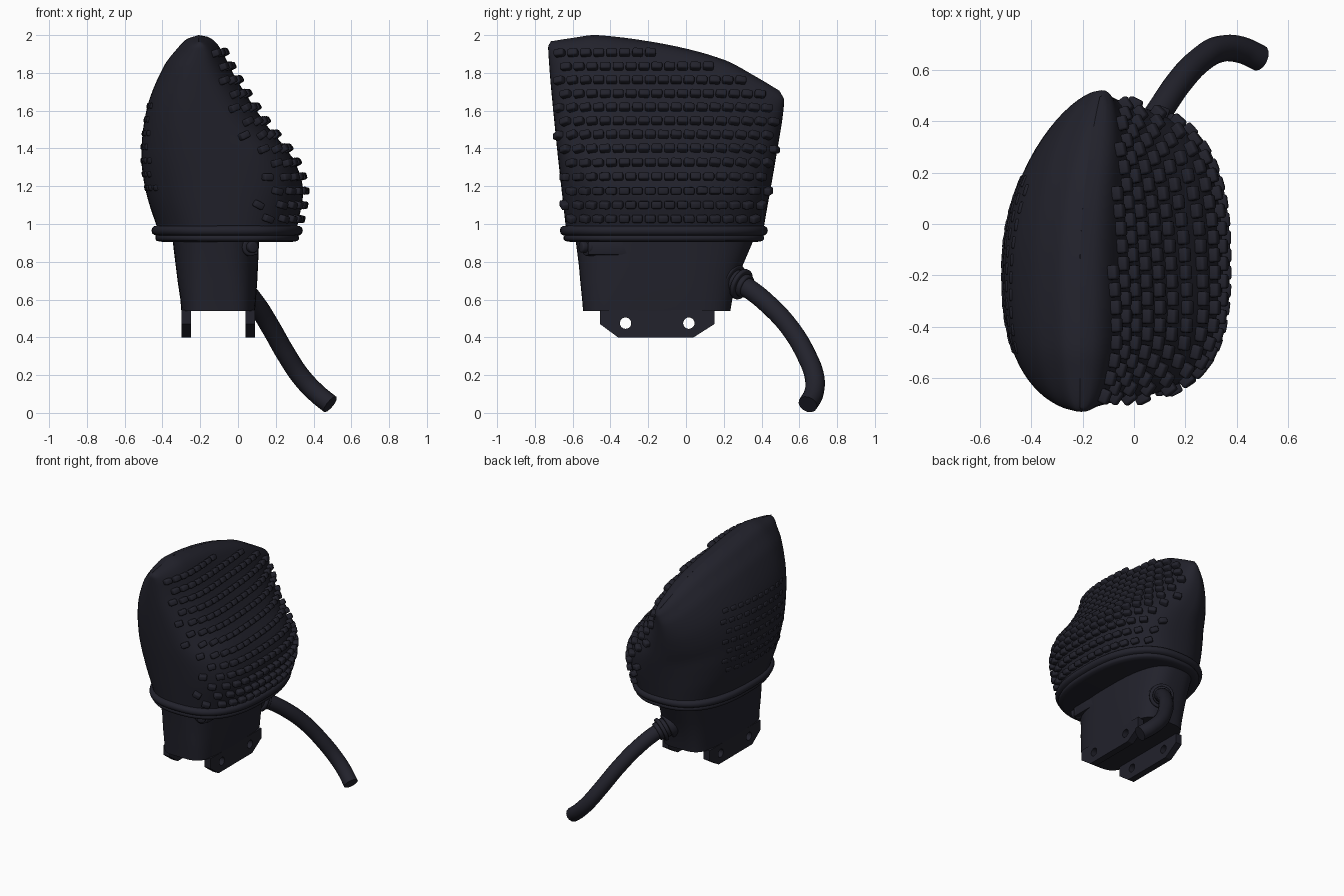
import bpy, bmesh, math
from mathutils import Vector, Matrix
from mathutils.bvhtree import BVHTree

if "Cube" in bpy.data.objects:
    bpy.data.objects.remove(bpy.data.objects["Cube"], do_unlink=True)

mat = bpy.data.materials.new("dark navy rubber")
mat.use_nodes = True
COL = (0.016, 0.016, 0.025, 1)
mat.diffuse_color = COL
bsdf = mat.node_tree.nodes["Principled BSDF"]
bsdf.inputs["Base Color"].default_value = COL
bsdf.inputs["Roughness"].default_value = 0.6


def finish(ob, angle=40):
    ob.data.materials.append(mat)
    bpy.ops.object.select_all(action='DESELECT')
    ob.select_set(True)
    bpy.context.view_layer.objects.active = ob
    if ob.type == 'CURVE':
        bpy.ops.object.convert(target='MESH')
    bpy.ops.object.shade_smooth_by_angle(angle=math.radians(angle))


def from_bmesh(name, bm, angle=40):
    me = bpy.data.meshes.new(name)
    bm.to_mesh(me)
    bm.free()
    ob = bpy.data.objects.new(name, me)
    bpy.context.collection.objects.link(ob)
    finish(ob, angle)


def interp(pts, t):
    """Smooth curve through (t, value) points."""
    if t <= pts[0][0]:
        return pts[0][1]
    slope = lambda a, b: (pts[b][1] - pts[a][1]) / (pts[b][0] - pts[a][0])
    last = len(pts) - 1
    for i in range(last):
        (t0, v0), (t1, v1) = pts[i], pts[i + 1]
        if t <= t1:
            h = t1 - t0
            m0, m1 = slope(max(i - 1, 0), i + 1), slope(i, min(i + 2, last))
            s = (t - t0) / h
            return (v0 * (1 + 2 * s) * (1 - s) ** 2 + h * m0 * s * (1 - s) ** 2
                    + v1 * s * s * (3 - 2 * s) + h * m1 * s * s * (s - 1))
    return pts[-1][1]


def section(x0, x1, y0, y1, yc, exps, n=72):
    """Egg-shaped outline; one exponent per quadrant, from +x+y counterclockwise."""
    out = []
    cx, hx = (x0 + x1) / 2, (x1 - x0) / 2
    for i in range(n):
        a = 2 * math.pi * i / n
        p = 2 / exps[i * 4 // n]
        c, s = (0 if abs(v) < 1e-6 else v for v in (math.cos(a), math.sin(a)))
        x = cx + hx * math.copysign(abs(c) ** p, c)
        y = yc + (y1 - yc if s > 0 else yc - y0) * math.copysign(abs(s) ** p, s)
        out.append((x, y))
    return out


def loft(rings, cap_top=True):
    bm = bmesh.new()
    vs = [[bm.verts.new(p) for p in r] for r in rings]
    n = len(vs[0])
    for a, b in zip(vs, vs[1:]):
        for i in range(n):
            j = (i + 1) % n
            bm.faces.new((a[i], a[j], b[j], b[i]))
    bm.faces.new(vs[0][::-1])
    if cap_top:
        bm.faces.new(vs[-1])
    bmesh.ops.remove_doubles(bm, verts=bm.verts[:], dist=1e-4)
    return bm


# Wedge-shaped body with a sloping ridge on top
TOP = [(-.73, 1.965), (-.6, 1.985), (-.47, 2.0), (-.1, 1.95), (.2, 1.87), (.37, 1.78), (.52, 1.69)]
XMIN = [(0, -.425), (.2, -.487), (.4, -.512), (.65, -.48), (.85, -.395), (.93, -.33), (.98, -.275), (1, -.21)]
XMAX = [(0, .31), (.2, .345), (.32, .318), (.42, .26), (.53, .165), (.78, -.005), (.9, -.07), (.96, -.11),
        (.99, -.155), (1, -.21)]
YMIN = [(0, -.635), (.5, -.69), (.97, -.73), (1, -.715)]
YMAX = [(0, .41), (.5, .475), (.95, .52), (1, .495)]
rings = []
STEPS = 36
for k in range(STEPS + 1):
    t = math.sin(math.pi / 2 * k / STEPS)
    f = min(t / .4, 1)
    exps = [2.5 + f * (e - 2.5) for e in (2.7, 2.0, 2.8, 3.1)]
    ring = section(interp(XMIN, t), interp(XMAX, t), interp(YMIN, t), interp(YMAX, t), -.17, exps)
    rings.append([(x + .16 * t * max(0, y + .2) ** 2, y, .97 + t * (interp(TOP, y) - .97))
                  for x, y in ring])
bm = loft(rings, cap_top=False)
tree = BVHTree.FromBMesh(bm)
from_bmesh("body", bm, 60)


# Rows of rounded pads laid onto the body surface
def pad_rows(name, side, zs, y_lo, y_hi, size, lift):
    bm = bmesh.new()
    for r, z in enumerate(zs):
        y = y_lo + (.034 if r % 2 else 0)
        while y < y_hi:
            hit, nor, _, _ = tree.ray_cast(Vector((side * 2, y, z)), Vector((-side, 0, 0)))
            if hit and abs(nor.x) > .22 and z + .06 < interp(TOP, y):
                nor = nor if nor.x * side > 0 else -nor
                along = Vector((0, 1, 0))
                along = (along - nor * along.dot(nor)).normalized()
                rot = Matrix((along, nor.cross(along), nor)).transposed().to_4x4()
                m = Matrix.Translation(hit + nor * (lift - size[2] / 2)) @ rot @ Matrix.Diagonal((*size, 1))
                bmesh.ops.create_cube(bm, size=1, matrix=m)
            y += .068
    bmesh.ops.bevel(bm, geom=bm.edges[:], offset=.009, segments=2, profile=.5, affect='EDGES')
    from_bmesh(name, bm, 50)


pad_rows("pads", 1, [1.03 + .0727 * i for i in range(13)], -.665, .49, (.056, .038, .06), .034)
pad_rows("shallow_pads", -1, [1.19 + .0727 * i for i in range(7)], -.48, .2, (.05, .034, .03), .005)

# Ribbed collar: (z, outward offset)
profile = [(.905, -.05), (.91, -.02), (.92, -.012), (.932, -.012), (.938, -.016), (.942, -.006),
           (.95, .004), (.965, .008), (.98, .004), (.988, -.006), (.992, -.03)]
rings = [[(x, y, z) for x, y in section(-.45 - o, .335 + o, -.66 - o, .425 + o, -.13, (2.4, 2.5, 2.5, 2.6))]
         for z, o in profile]
from_bmesh("collar", loft(rings), 50)

# Neck below the collar: (z, x0, x1, y0, y1, corner squareness)
neck = [(.54, -.30, .09, -.545, .235, 4), (.6, -.305, .095, -.55, .245, 3.8), (.7, -.32, .102, -.56, .27, 3.4),
        (.78, -.33, .106, -.567, .30, 3.1), (.92, -.347, .112, -.585, .36, 2.8)]
rings = [[(x, y, z) for x, y in section(x0, x1, y0, y1, -.17, (n,) * 4)]
         for z, x0, x1, y0, y1, n in neck]
from_bmesh("neck", loft(rings), 40)

# Two mounting flanges with bolt holes
outline = [(-.455, .545), (-.455, .47), (-.36, .40), (.04, .40), (.15, .47), (.15, .545)]
holes = [[(c + .03 * math.cos(a * math.pi / 12), .475 + .03 * math.sin(a * math.pi / 12))
          for a in range(24)] for c in (-.32, .015)]
for name, x in (("right_flange", -.275), ("left_flange", .065)):
    cu = bpy.data.curves.new(name, 'CURVE')
    cu.dimensions = '2D'
    cu.fill_mode = 'BOTH'
    cu.extrude = .025
    for loop in [outline] + holes:
        sp = cu.splines.new('POLY')
        sp.points.add(len(loop) - 1)
        for p, (u, v) in zip(sp.points, loop):
            p.co = (u, v, 0, 1)
        sp.use_cyclic_u = True
    ob = bpy.data.objects.new(name, cu)
    bpy.context.collection.objects.link(ob)
    ob.matrix_world = Matrix(((0, 0, 1, x), (1, 0, 0, 0), (0, 1, 0, 0), (0, 0, 0, 1)))
    finish(ob, 30)


def cylinder(name, center, axis, radius, depth, bevel=.008):
    bm = bmesh.new()
    m = Matrix.Translation(center) @ Vector(axis).to_track_quat('Z', 'Y').to_matrix().to_4x4()
    bmesh.ops.create_cone(bm, cap_ends=True, segments=32, radius1=radius, radius2=radius, depth=depth, matrix=m)
    rims = [e for e in bm.edges if any(len(f.verts) > 4 for f in e.link_faces)]
    bmesh.ops.bevel(bm, geom=rims, offset=bevel, segments=2, profile=.5, affect='EDGES')
    from_bmesh(name, bm, 50)


# Latch under the collar
bm = bmesh.new()
bmesh.ops.create_cube(bm, size=1, matrix=Matrix.Translation((.075, -.38, .875)) @ Matrix.Diagonal((.06, .28, .08, 1)))
bmesh.ops.bevel(bm, geom=bm.edges[:], offset=.01, segments=2, profile=.5, affect='EDGES')
from_bmesh("latch", bm)
cylinder("latch_knob", (.035, -.46, .878), (.5, -1, 0), .048, .16)
cylinder("latch_knob_tip", (.075, -.54, .878), (.5, -1, 0), .03, .04)

# Bent cable and its grommet
path = [(-.06, .20, .725), (.02, .32, .665), (.1, .44, .57), (.175, .55, .45), (.255, .635, .31),
        (.335, .68, .19), (.415, .677, .105), (.488, .645, .045)]
cu = bpy.data.curves.new("cable", 'CURVE')
cu.dimensions = '3D'
cu.bevel_depth = .052
cu.bevel_resolution = 5
cu.use_fill_caps = True
sp = cu.splines.new('BEZIER')
sp.bezier_points.add(len(path) - 1)
for p, co in zip(sp.bezier_points, path):
    p.co = co
    p.handle_left_type = p.handle_right_type = 'AUTO'
ob = bpy.data.objects.new("cable", cu)
bpy.context.collection.objects.link(ob)
finish(ob, 40)

start, aim = Vector((-.04, .235, .71)), Vector((.08, .12, -.06)).normalized()
for i, (d, r, w) in enumerate([(0, .088, .07), (.05, .07, .03), (.075, .085, .025), (.10, .064, .03)]):
    cylinder(f"grommet_ring_{i + 1}", start + aim * d, aim, r, w)
